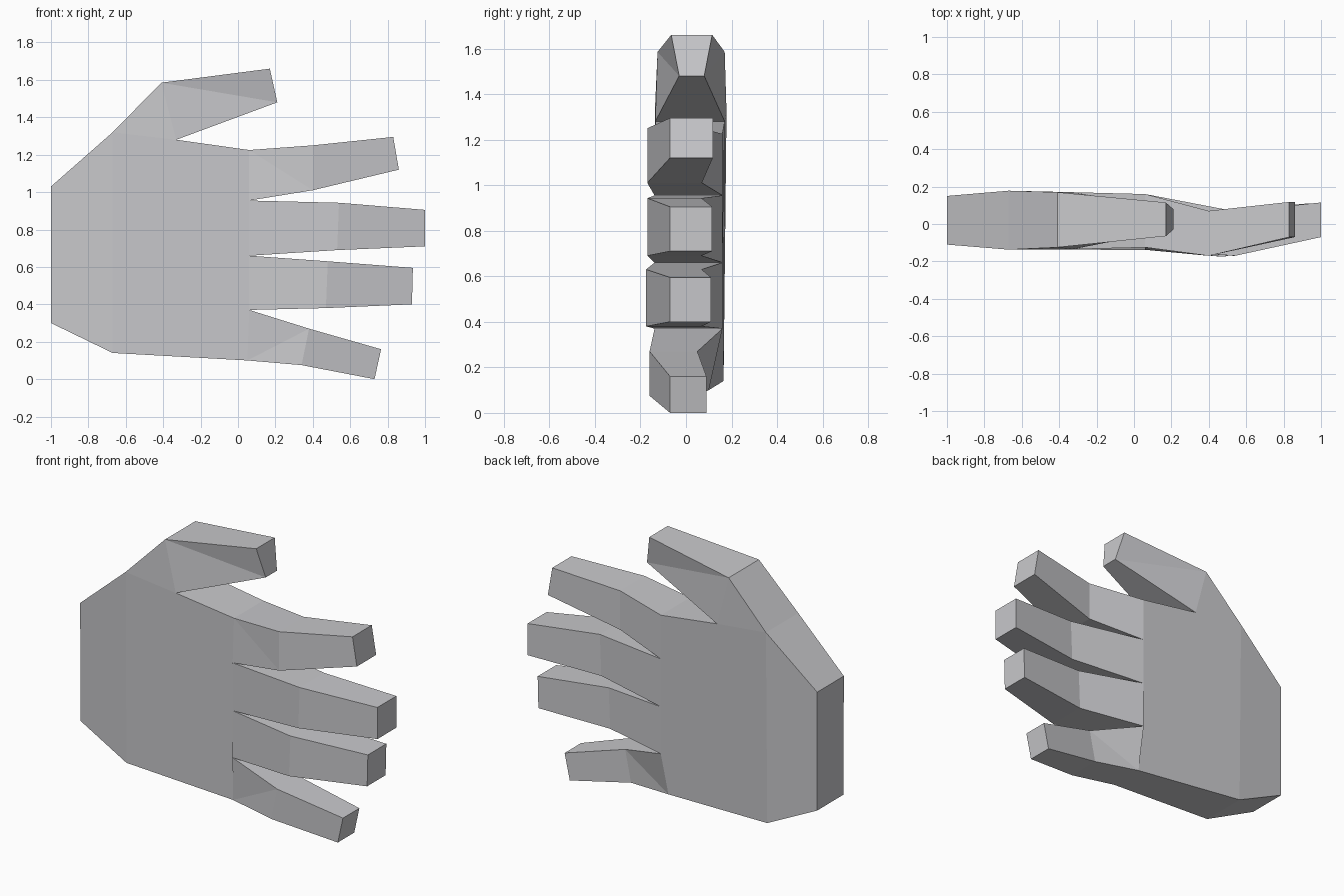
import bpy
import bmesh

if "Cube" in bpy.data.objects:
    bpy.data.objects.remove(bpy.data.objects["Cube"])

bm = bmesh.new()


# An outline point (x, z) with a palm side and a back side vertex
def point(x, z, y_palm, y_back):
    return bm.verts.new((x, y_palm, z)), bm.verts.new((x, y_back, z))


panels = []

# Wrist, heel and thumb root
wrist_low = point(-1, 0.30, -0.105, 0.15)
wrist_top = point(-1, 1.03, -0.11, 0.15)
heel_low = point(-0.67, 0.14, -0.13, 0.165)
heel_top = point(-0.67, 1.32, -0.137, 0.178)
thumb_web = point(-0.33, 1.28, -0.135, 0.17)
thumb_joint = point(-0.41, 1.585, -0.125, 0.17)

# Row of knuckles and finger webs, from little finger to index finger
row = [point(0.05, 0.10, -0.12, 0.10)]
row += [point(0.06, z, -0.138, 0.16) for z in (0.37, 0.66, 0.955)]
row.append(point(0.06, 1.225, -0.125, 0.16))

panels.append([wrist_low, heel_low, heel_top, wrist_top])
panels.append([heel_low, *row, thumb_web, heel_top])
panels.append([heel_top, thumb_web, thumb_joint])

# Thumb
thumb_low = point(0.21, 1.48, -0.03, 0.08)
thumb_top = point(0.17, 1.66, -0.065, 0.115)
panels.append([thumb_web, thumb_low, thumb_joint])
panels.append([thumb_joint, thumb_low, thumb_top])

# Four fingers: joint low, joint top, tip low, tip top as (x, z), then depths
fingers = [
    ((0.34, 0.075), (0.38, 0.27), (0.73, 0.0), (0.765, 0.16), -0.16, 0.05, 0.09),
    ((0.47, 0.38), (0.48, 0.63), (0.93, 0.40), (0.935, 0.595), -0.175, 0.068, 0.11),
    ((0.53, 0.69), (0.54, 0.943), (1.0, 0.71), (1.0, 0.905), -0.17, 0.068, 0.115),
    ((0.40, 1.01), (0.40, 1.25), (0.86, 1.12), (0.83, 1.295), -0.17, 0.07, 0.118),
]
for i, (jl, jt, tl, tt, palm, back, tip_back) in enumerate(fingers):
    a, b = point(*jl, palm, back), point(*jt, palm, back)
    c, d = point(*tl, -0.07, tip_back), point(*tt, -0.07, tip_back)
    low, top = row[i], row[i + 1]
    if i == 3:
        panels += [[low, a, top], [top, a, b]]
    elif i == 0:
        panels += [[low, a, b], [low, b, top]]
    else:
        panels.append([low, a, b, top])
    panels.append([a, c, d, b])

# Palm and back skins; outline edges used by one panel get a side wall
edges = {}
for panel in panels:
    bm.faces.new([p[0] for p in panel])
    bm.faces.new([p[1] for p in reversed(panel)])
    for p, q in zip(panel, panel[1:] + panel[:1]):
        edges.setdefault(frozenset((p, q)), []).append((p, q))
for uses in edges.values():
    if len(uses) == 1:
        p, q = uses[0]
        bm.faces.new((q[0], p[0], p[1], q[1]))
bmesh.ops.recalc_face_normals(bm, faces=bm.faces[:])

mesh = bpy.data.meshes.new("hand")
bm.to_mesh(mesh)
bm.free()
hand = bpy.data.objects.new("hand", mesh)
bpy.context.collection.objects.link(hand)

grey = bpy.data.materials.new("light grey")
grey.diffuse_color = (0.58, 0.58, 0.60, 1)
grey.use_nodes = True
grey.node_tree.nodes["Principled BSDF"].inputs["Base Color"].default_value = grey.diffuse_color
mesh.materials.append(grey)
